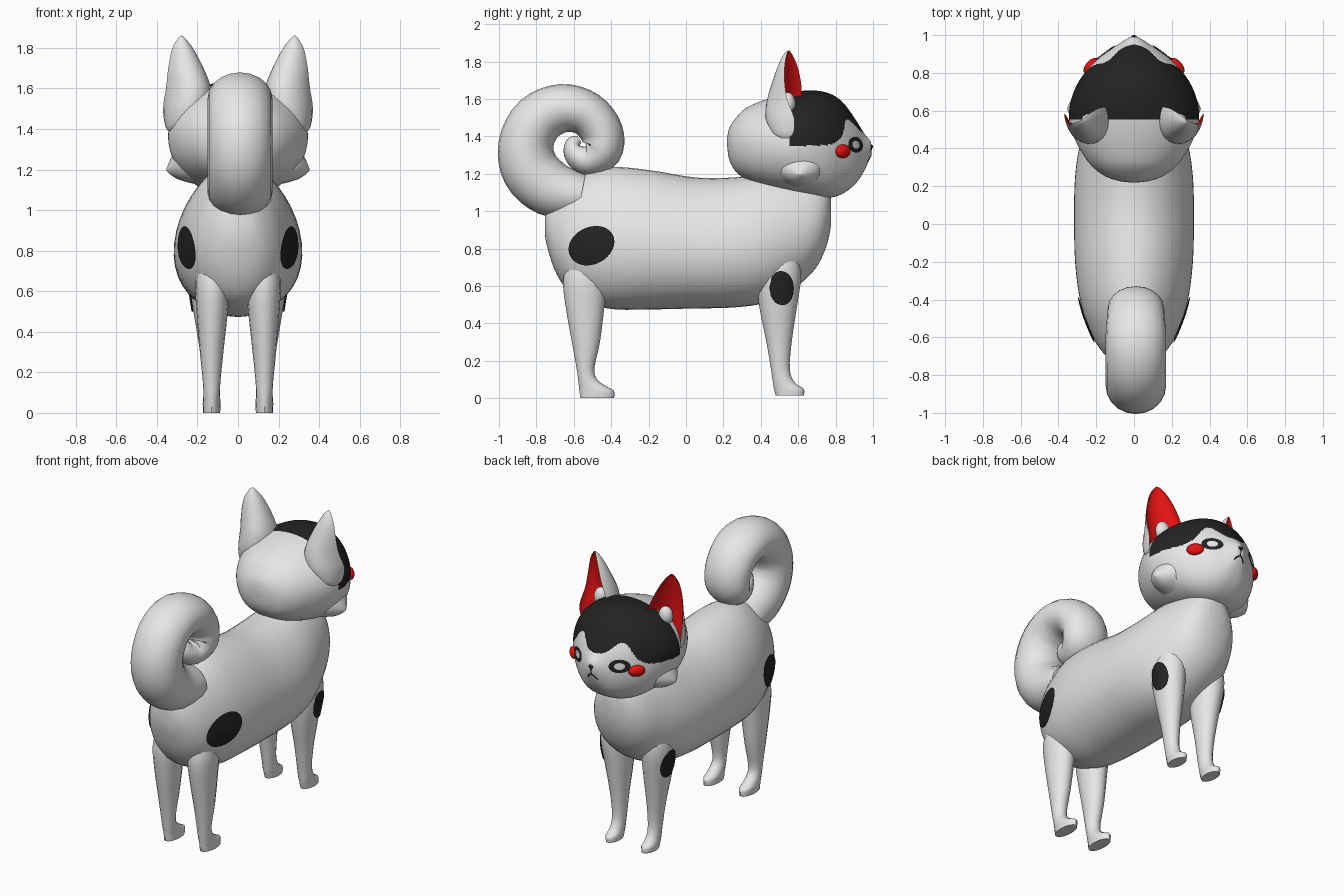
import bpy, bmesh
from math import sin, cos, pi, exp, radians, copysign
from mathutils import Vector, Matrix
from mathutils.bvhtree import BVHTree

cube = bpy.data.objects.get("Cube")
if cube:
    bpy.data.objects.remove(cube, do_unlink=True)


def material(name, rgb):
    m = bpy.data.materials.new(name)
    m.use_nodes = True
    m.diffuse_color = (*rgb, 1)
    m.node_tree.nodes["Principled BSDF"].inputs["Base Color"].default_value = (*rgb, 1)
    return m


WHITE = material("white_coat", (0.8, 0.8, 0.8))
BLACK = material("black_marking", (0.017, 0.017, 0.017))
RED = material("red_accent", (0.8, 0.006, 0.006))
made = []


def finish(name, bm, mats):
    """Turn a bmesh into an object and return its surface for projecting."""
    surface = BVHTree.FromBMesh(bm)
    mesh = bpy.data.meshes.new(name)
    bm.to_mesh(mesh)
    bm.free()
    for m in mats:
        mesh.materials.append(m)
    ob = bpy.data.objects.new(name, mesh)
    bpy.context.collection.objects.link(ob)
    made.append(ob)
    return surface


def spline(rows, steps):
    """Smooth interpolation through rows of numbers."""
    out = []
    for i in range(len(rows) - 1):
        a, b, c, d = rows[max(i - 1, 0)], rows[i], rows[i + 1], rows[min(i + 2, len(rows) - 1)]
        for s in range(steps):
            t = s / steps
            out.append([q + t * (r - p) / 2 + t * t * (2 * p - 5 * q + 4 * r - w) / 2
                        + t ** 3 * (3 * q - p - 3 * r + w) / 2 for p, q, r, w in zip(a, b, c, d)])
    out.append(list(rows[-1]))
    return out


def loft(name, rings, sides, mats=(WHITE,), shape=lambda a: (cos(a), sin(a)), rule=None):
    """Skin rings given as (centre, u axis, v axis)."""
    bm = bmesh.new()
    loops = []
    for c, u, v in rings:
        pts = [shape(2 * pi * k / sides) for k in range(sides)]
        loops.append([bm.verts.new(Vector(c) + Vector(u) * p + Vector(v) * q) for p, q in pts])
    for a, b in zip(loops, loops[1:]):
        for k in range(sides):
            n = (k + 1) % sides
            f = bm.faces.new((a[k], a[n], b[n], b[k]))
            if rule:
                f.material_index = rule(f.calc_center_median(), 2 * pi * (k + 0.5) / sides)
    bm.faces.new(loops[0])
    bm.faces.new(loops[-1])
    bmesh.ops.recalc_face_normals(bm, faces=bm.faces)
    return finish(name, bm, mats)


def along_y(rows, steps):
    return [((0, y, (lo + hi) / 2), (w, 0, 0), (0, 0, (hi - lo) / 2))
            for y, lo, hi, w in spline(rows, steps)]


def frame(surface, point):
    loc, n, *_ = surface.find_nearest(Vector(point))
    u = Vector((0, 0, 1)).cross(n).normalized()
    return loc, u, n.cross(u), n


def patch(name, surface, point, ru, rv, tilt, mat, lift=0.006, hole=0.0):
    """Thin oval marking that follows a surface."""
    loc, u, v, n = frame(surface, point)
    bm = bmesh.new()
    sides, rows, loops = 40, 6, []
    for i in range(rows + 1):
        r = max(hole, 0.02) + (1 - max(hole, 0.02)) * i / rows
        loop = []
        for k in range(sides):
            a = 2 * pi * k / sides
            p, q = ru * r * cos(a), rv * r * sin(a)
            p, q = p * cos(tilt) - q * sin(tilt), p * sin(tilt) + q * cos(tilt)
            hit, hn, *_ = surface.find_nearest(loc + u * p + v * q)
            loop.append(bm.verts.new(hit + hn * lift))
        loops.append(loop)
    for a, b in zip(loops, loops[1:]):
        for k in range(sides):
            m = (k + 1) % sides
            bm.faces.new((a[k], b[k], b[m], a[m]))
    if not hole:
        bm.faces.new(loops[0])
    finish(name, bm, (mat,))


def ball(name, loc, axes, radii, mat):
    rot = Matrix(axes).transposed().to_4x4()
    bm = bmesh.new()
    bmesh.ops.create_uvsphere(bm, u_segments=24, v_segments=14, radius=1,
                              matrix=Matrix.Translation(loc) @ rot @ Matrix.Diagonal((*radii, 1)))
    finish(name, bm, (mat,))


XYZ = ((1, 0, 0), (0, 1, 0), (0, 0, 1))

# Body: rows of (y, bottom, top, half width)
body = loft("body", along_y([
    (-0.755, .88, .98, .03), (-0.74, .80, 1.04, .09), (-0.69, .66, 1.11, .155), (-0.6, .55, 1.18, .215),
    (-0.42, .48, 1.235, .28), (-0.2, .475, 1.22, .31), (0.05, .48, 1.18, .315), (0.25, .485, 1.18, .31),
    (0.42, .51, 1.2, .285), (0.58, .59, 1.2, .235), (0.69, .69, 1.18, .185), (0.75, .81, 1.14, .125),
    (0.775, .92, 1.1, .055)], 4), 40,
    shape=lambda a: (cos(a) * (1 - 0.12 * sin(a)), sin(a)))


# Head with full cheeks and a dark cap that arches over the eyes and dips between them
def cap(p, a):
    edge = 1.35 + 0.14 * exp(-((abs(p.x) - 0.145) / 0.08) ** 2) + 0.065 * exp(-(p.x / 0.075) ** 2)
    return int(p.y > 0.55 and p.z > edge)


def jowl(a):
    return copysign(abs(cos(a)) ** (1 if sin(a) >= 0 else 0.78), cos(a)), sin(a)


head = loft("head", along_y([
    (0.22, 1.35, 1.39, .02), (0.23, 1.28, 1.44, .09), (0.26, 1.22, 1.49, .165), (0.32, 1.17, 1.55, .235),
    (0.42, 1.13, 1.595, .30), (0.54, 1.10, 1.63, .342), (0.65, 1.08, 1.645, .335), (0.75, 1.07, 1.635, .295),
    (0.83, 1.09, 1.59, .235), (0.90, 1.14, 1.50, .16), (0.95, 1.21, 1.42, .085), (0.985, 1.29, 1.375, .03),
    (0.99, 1.32, 1.35, .01)], 18), 216, (WHITE, BLACK), shape=jowl, rule=cap)

# Curled tail: rows of (y, z, radius)
path = spline([(-0.56, 1.08, .12), (-0.72, 1.12, .15), (-0.83, 1.22, .155), (-0.855, 1.36, .147),
               (-0.79, 1.49, .14), (-0.66, 1.55, .13), (-0.53, 1.52, .12), (-0.45, 1.42, .115),
               (-0.455, 1.32, .11), (-0.53, 1.275, .085), (-0.59, 1.31, .065), (-0.6, 1.36, .045),
               (-0.57, 1.385, .02)], 4)
rings = []
for i, (y, z, r) in enumerate(path):
    p, q = path[max(i - 1, 0)], path[min(i + 1, len(path) - 1)]
    t = Vector((0, q[0] - p[0], q[1] - p[1])).normalized()
    rings.append(((0.01, y, z), (min(0.16, r * 1.3), 0, 0), Vector((0, -t.z, t.y)) * r))
loft("tail", rings, 20)

# Leg rows: (z, back, front, half width, centre x)
HIND = [(0, -.565, -.385, .042, .13), (.04, -.57, -.385, .044, .13), (.06, -.572, -.42, .043, .13),
        (.1, -.577, -.475, .041, .13), (.16, -.585, -.49, .044, .13), (.3, -.61, -.46, .058, .13),
        (.5, -.645, -.435, .077, .127), (.65, -.655, -.42, .085, .125), (.82, -.6, -.45, .06, .12)]
FORE = [(.015, .48, .63, .04, .13), (.05, .47, .63, .042, .13), (.08, .465, .585, .041, .13),
        (.15, .455, .555, .042, .13), (.3, .43, .565, .054, .133), (.5, .39, .595, .08, .14),
        (.64, .385, .615, .092, .148), (.74, .42, .61, .08, .15), (.85, .46, .58, .05, .14)]
# Ear rows: (z, x, y, half width, depth, outward turn)
EAR = [(1.39, .295, .55, .05, .06, 0), (1.42, .28, .575, .08, .12, 0), (1.5, .25, .59, .12, .165, .1),
       (1.6, .25, .58, .112, .15, .35), (1.7, .265, .57, .09, .11, .5), (1.79, .277, .56, .058, .065, .55),
       (1.84, .28, .553, .025, .03, .55), (1.86, .28, .55, .004, .005, .55)]

for side, s in (("left", 1), ("right", -1)):
    # Legs
    for label, rows in (("hind", HIND), ("front", FORE)):
        leg = loft(f"{side}_{label}_leg",
                   [((s * x, (lo + hi) / 2, z), (w, 0, 0), (0, (hi - lo) / 2, 0))
                    for z, lo, hi, w, x in spline(rows, 3)], 16)
    # Coat spots
    patch(f"{side}_leg_spot", leg, (s * 0.26, 0.515, 0.585), .068, .092, s * 0.15, BLACK, lift=0.009)
    patch(f"{side}_flank_spot", body, (s * 0.28, -0.515, 0.815), .135, .1, s * 0.4, BLACK, lift=0.009)

    # Ears: rounded back, hollow red front turned outward, pale tuft
    loft(f"{side}_ear",
         [((s * x, y, z), (s * w * cos(t), -w * sin(t), 0), (-s * d * sin(t), -d * cos(t), 0))
          for z, x, y, w, d, t in spline(EAR, 4)], 32,
         (WHITE, RED), shape=lambda a: (cos(a), sin(a) if sin(a) > 0 else -0.45 * sin(a)),
         rule=lambda p, a: int(a > pi))
    ball(f"{side}_ear_tuft", (s * 0.235, 0.545, 1.575), XYZ, (.045, .04, .06), WHITE)

    # Cheek point
    loft(f"{side}_cheek_tuft", [((s * x, 0.61, z), (0, r * 1.2, 0), (0, 0, r)) for x, z, r in
                                spline([(.22, 1.25, .12), (.29, 1.235, .085), (.33, 1.215, .042),
                                        (.352, 1.2, .006)], 4)], 24)

    # Eyes and blush
    eye = (s * 0.15, 0.905, 1.355)
    patch(f"{side}_eye_ring", head, eye, .066, .042, 0, BLACK, hole=0.5)
    patch(f"{side}_eye_centre", head, eye, .034, .022, 0, WHITE, lift=0.005)
    loc, u, v, n = frame(head, (s * 0.235, 0.845, 1.32))
    ball(f"{side}_blush", loc, (u, v, n), (.052, .037, .027), RED)

# Nose and mouth
ball("nose", (0, 0.988, 1.345), XYZ, (.016, .012, .012), BLACK)
curve = bpy.data.curves.new("mouth", "CURVE")
curve.dimensions = "3D"
curve.bevel_depth = 0.004
for stroke in ([(0, 1.34), (0, 1.295)], [(-.034, 1.262), (-.02, 1.285), (0, 1.295), (.02, 1.285), (.034, 1.262)]):
    sp = curve.splines.new("POLY")
    sp.points.add(len(stroke) - 1)
    for pt, (x, z) in zip(sp.points, stroke):
        hit = head.ray_cast(Vector((x, 2, z)), Vector((0, -1, 0)))[0]
        pt.co = (*hit, 1)
curve.materials.append(BLACK)
bpy.context.collection.objects.link(bpy.data.objects.new("mouth", curve))

# Smooth shading with crisp edges
bpy.ops.object.select_all(action="DESELECT")
for ob in made:
    ob.select_set(True)
bpy.context.view_layer.objects.active = made[0]
bpy.ops.object.shade_smooth_by_angle(angle=radians(45))
